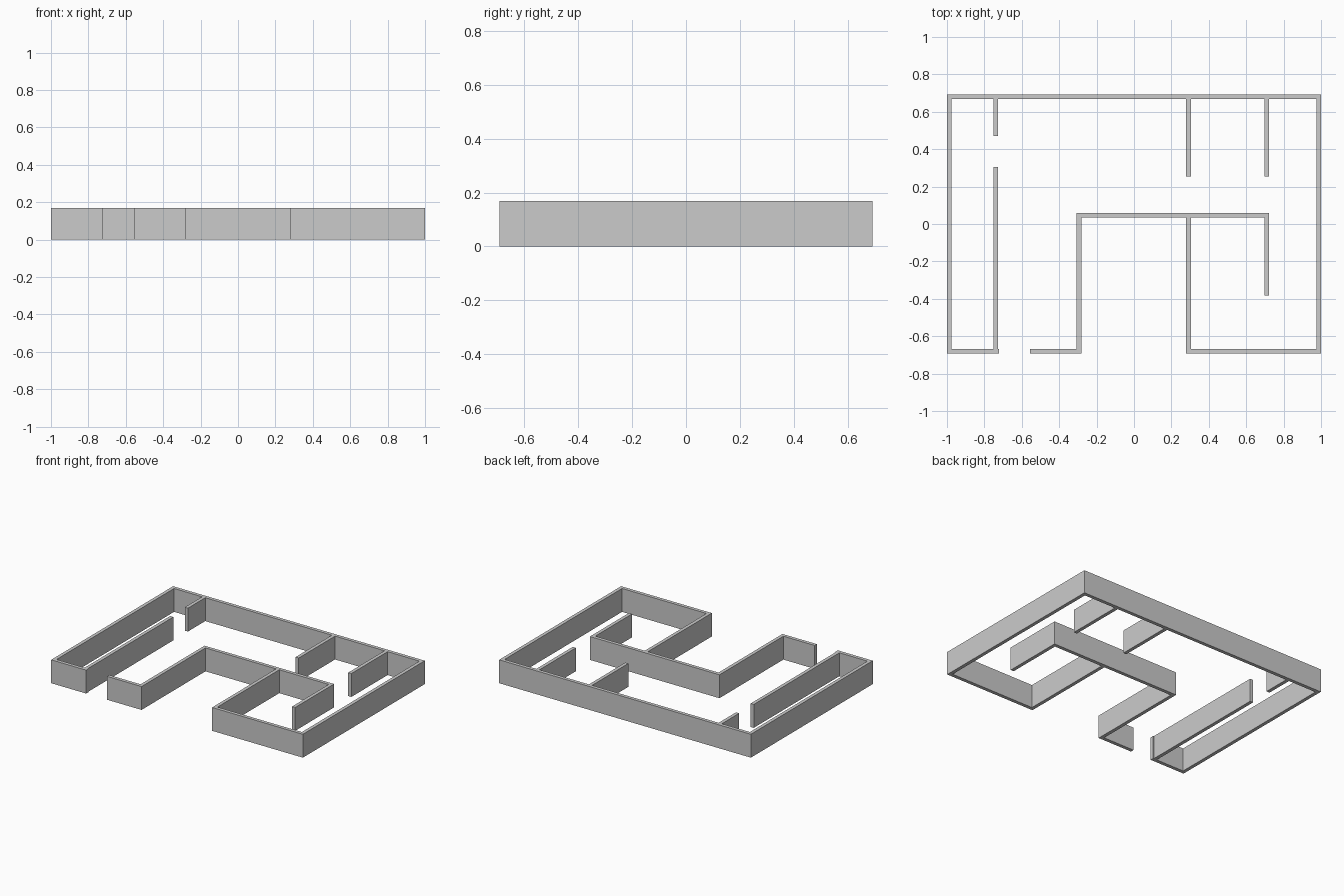
import bpy
import bmesh

if "Cube" in bpy.data.objects:
    bpy.data.objects.remove(bpy.data.objects["Cube"])

HEIGHT = 0.168
T = 0.025            # wall thickness
X, Y = 1.0, 0.692    # outer half sizes

grey = bpy.data.materials.new("wall_grey")
grey.diffuse_color = (0.6, 0.6, 0.6, 1)
grey.use_nodes = True
grey.node_tree.nodes["Principled BSDF"].inputs["Base Color"].default_value = grey.diffuse_color


def wall(name, x0, x1, y0, y1):
    """Straight wall standing on the floor, given by its plan rectangle."""
    bm = bmesh.new()
    bmesh.ops.create_cube(bm, size=1)
    for v in bm.verts:
        v.co = (x1 if v.co.x > 0 else x0,
                y1 if v.co.y > 0 else y0,
                HEIGHT if v.co.z > 0 else 0)
    mesh = bpy.data.meshes.new(name)
    bm.to_mesh(mesh)
    bm.free()
    mesh.materials.append(grey)
    bpy.context.collection.objects.link(bpy.data.objects.new(name, mesh))


# Outer shell
wall("back_wall", -X, X, Y - T, Y)
wall("left_wall", -X, -X + T, -Y, Y - T)
wall("right_wall", X - T, X, -Y, Y - T)
wall("front_wall_left", -X + T, -0.722, -Y, -Y + T)
wall("front_wall_middle", -0.555, -0.282, -Y, -Y + T)
wall("front_wall_right", 0.279, X - T, -Y, -Y + T)

# Recessed entrance court
wall("court_left_wall", -0.282 - T, -0.282, -Y + T, 0.034)
wall("court_back_wall", -0.282 - T, 0.722, 0.034, 0.034 + T)
wall("court_right_wall", 0.279, 0.279 + T, -Y + T, 0.034)

# Corridor partition with a door gap
wall("corridor_partition_front", -0.752, -0.752 + T, -Y + T, 0.305)
wall("corridor_partition_back", -0.752, -0.752 + T, 0.47, Y - T)

# Room partitions on the right side
wall("room_partition_front", 0.722 - T, 0.722, -0.383, 0.034)
for name, x in (("room_partition_back_inner", 0.279), ("room_partition_back_outer", 0.722 - T)):
    wall(name, x, x + T, 0.255, Y - T)
